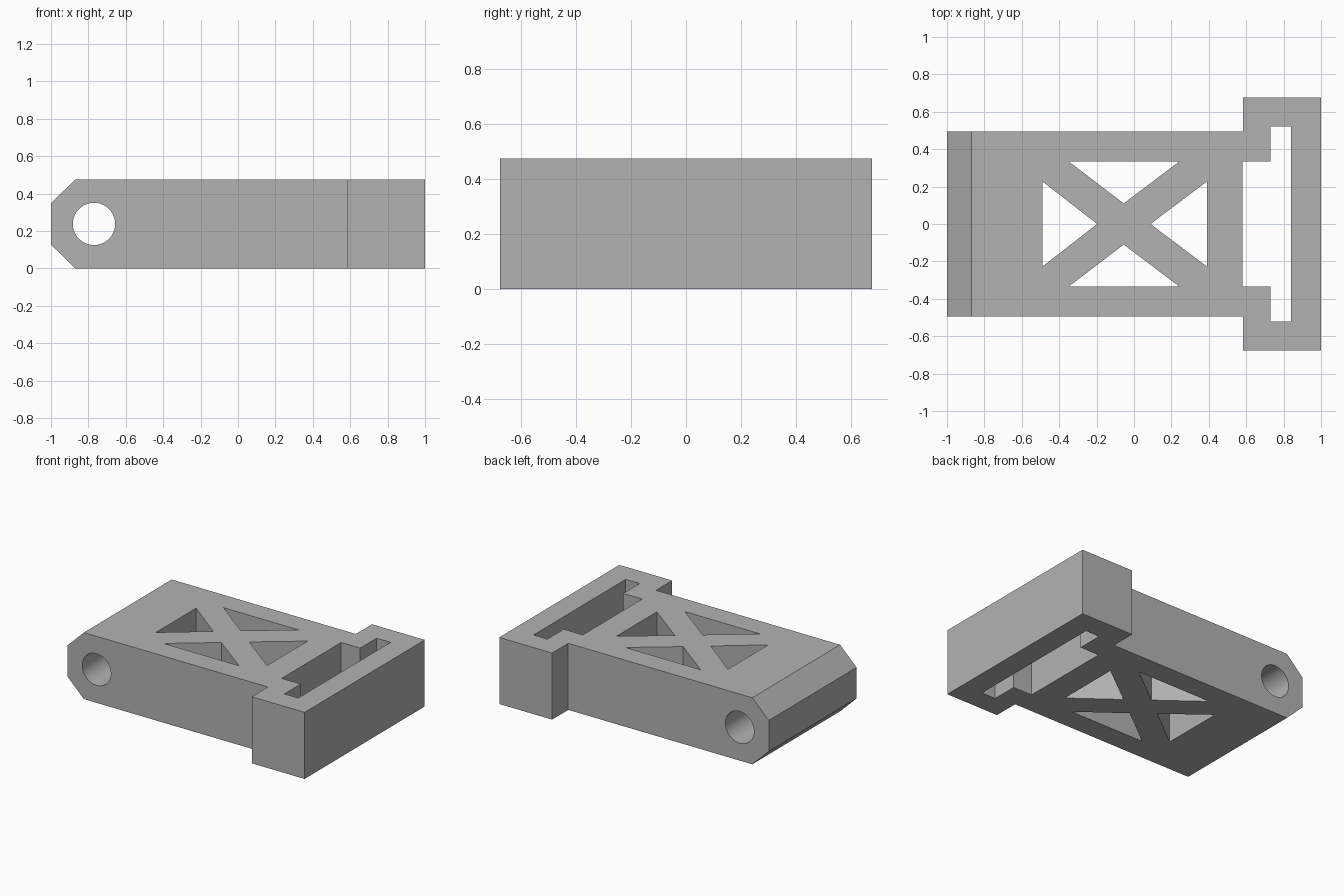
import bpy
import bmesh
from mathutils import Vector

if "Cube" in bpy.data.objects:
    bpy.data.objects.remove(bpy.data.objects["Cube"], do_unlink=True)

HEIGHT = 0.475

grey = bpy.data.materials.new("plain grey")
grey.use_nodes = True
COLOUR = (0.45, 0.45, 0.45, 1)
grey.diffuse_color = COLOUR
grey.node_tree.nodes["Principled BSDF"].inputs["Base Color"].default_value = COLOUR


def prism(name, outline, axis, low, high):
    """Extrude a 2D outline along z (plan outline) or y (side outline)."""
    place = (lambda a, b: (a, b, low)) if axis == "z" else (lambda a, b: (a, low, b))
    bm = bmesh.new()
    face = bm.faces.new([bm.verts.new(place(a, b)) for a, b in outline])
    new = bmesh.ops.extrude_face_region(bm, geom=[face])["geom"]
    shift = Vector((0, 0, high - low)) if axis == "z" else Vector((0, high - low, 0))
    bmesh.ops.translate(bm, vec=shift, verts=[v for v in new if isinstance(v, bmesh.types.BMVert)])
    bmesh.ops.recalc_face_normals(bm, faces=bm.faces[:])
    mesh = bpy.data.meshes.new(name)
    bm.to_mesh(mesh)
    bm.free()
    mesh.materials.append(grey)
    obj = bpy.data.objects.new(name, mesh)
    bpy.context.collection.objects.link(obj)
    return obj


def mirrored(half):
    """Close a half outline by reflecting it across y = 0."""
    return half + [(x, -y) for x, y in reversed(half)]


def combine(target, tool, operation):
    mod = target.modifiers.new(operation.title(), "BOOLEAN")
    mod.operation = operation
    mod.solver = "EXACT"
    mod.object = tool
    bpy.context.view_layer.objects.active = target
    bpy.ops.object.modifier_apply(modifier=mod.name)
    bpy.data.objects.remove(tool, do_unlink=True)


# Arm with its wide head, as one plan outline
arm = prism("bracket_arm", mirrored([(-1, 0.495), (0.583, 0.495), (0.583, 0.677), (1, 0.677)]),
            "z", 0, HEIGHT)

# Chamfered nose from the side profile
nose = [(-1, 0.127), (-0.87, 0), (1.1, 0), (1.1, HEIGHT), (-0.87, HEIGHT), (-1, HEIGHT - 0.127)]
combine(arm, prism("side_profile", nose, "y", -0.8, 0.8), "INTERSECT")

# T-shaped slot in the head
slot = mirrored([(0.58, 0.335), (0.73, 0.335), (0.73, 0.52), (0.84, 0.52)])
combine(arm, prism("slot_cutter", slot, "z", -0.1, 0.6), "DIFFERENCE")

# Four triangular windows leaving a cross brace
for side in (1, -1):
    window = [(-0.35, 0.335 * side), (0.243, 0.335 * side), (-0.055, 0.11 * side)]
    combine(arm, prism("long_window_cutter", window, "z", -0.1, 0.6), "DIFFERENCE")
for edge, tip in ((-0.49, -0.197), (0.39, 0.088)):
    window = [(edge, 0.228), (edge, -0.228), (tip, 0)]
    combine(arm, prism("end_window_cutter", window, "z", -0.1, 0.6), "DIFFERENCE")

# Round pivot hole across the nose
bpy.ops.mesh.primitive_cylinder_add(vertices=64, radius=0.113, depth=2,
                                    location=(-0.77, 0, HEIGHT / 2), rotation=(1.5708, 0, 0))
pivot = bpy.context.object
pivot.data.materials.append(grey)
combine(arm, pivot, "DIFFERENCE")

# Smooth hole wall, sharp corners
bpy.ops.object.select_all(action="DESELECT")
arm.select_set(True)
bpy.context.view_layer.objects.active = arm
bpy.ops.object.shade_smooth_by_angle(angle=0.5)
